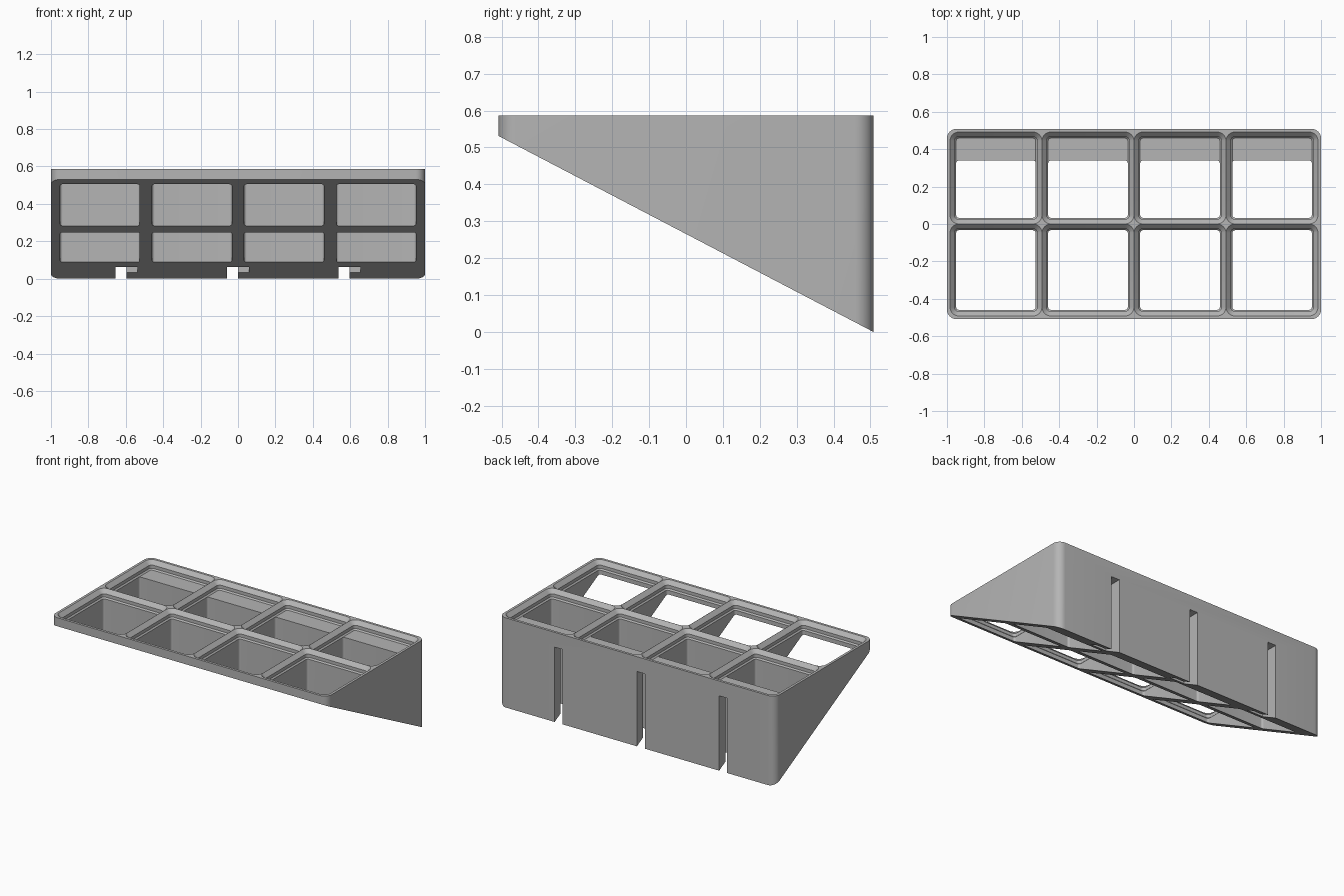
import bpy, bmesh, math
from mathutils import Vector

cube = bpy.data.objects.get("Cube")
if cube:
    bpy.data.objects.remove(cube, do_unlink=True)

PITCH = 0.492              # spacing of the grid cells
HALF_X, HALF_Y = 1.0, 0.508
TOP, LIP = 0.587, 0.531    # rim height, underside height at the front
LEDGE = 0.5325             # floor of the stepped socket
INNER = 0.2126             # half width of the opening below the socket

grey = bpy.data.materials.new("plain grey")
grey.use_nodes = True
colour = (0.46, 0.46, 0.46, 1)
grey.diffuse_color = colour
grey.node_tree.nodes["Principled BSDF"].inputs["Base Color"].default_value = colour


def rounded(x0, x1, y0, y1, r, steps=8):
    """Counter-clockwise rounded rectangle."""
    corners = [(x1 - r, y1 - r), (x0 + r, y1 - r), (x0 + r, y0 + r), (x1 - r, y0 + r)]
    pts = []
    for k, (cx, cy) in enumerate(corners):
        for i in range(steps + 1):
            a = math.pi / 2 * (k + i / steps)
            pts.append((cx + r * math.cos(a), cy + r * math.sin(a)))
    return pts


def loft(bm, sections):
    """Closed solid through (z, outline) sections, bottom to top."""
    rings = [[bm.verts.new((x, y, z)) for x, y in pts] for z, pts in sections]
    n = len(rings[0])
    for low, high in zip(rings, rings[1:]):
        for i in range(n):
            j = (i + 1) % n
            bm.faces.new((low[i], low[j], high[j], high[i]))
    bm.faces.new(rings[0][::-1])
    bm.faces.new(rings[-1])


def finish(bm, name):
    bmesh.ops.recalc_face_normals(bm, faces=bm.faces[:])
    mesh = bpy.data.meshes.new(name)
    bm.to_mesh(mesh)
    bm.free()
    mesh.materials.append(grey)
    ob = bpy.data.objects.new(name, mesh)
    bpy.context.collection.objects.link(ob)
    return ob


def cut(body, cutter):
    cutter.hide_render = True
    mod = body.modifiers.new("cut", "BOOLEAN")
    mod.operation, mod.solver, mod.object = "DIFFERENCE", "EXACT", cutter
    bpy.context.view_layer.objects.active = body
    bpy.ops.object.modifier_apply(modifier=mod.name)
    bpy.data.objects.remove(cutter, do_unlink=True)


# Wedge body: rounded block with the underside sliced off on a slope
bm = bmesh.new()
outline = rounded(-HALF_X, HALF_X, -HALF_Y, HALF_Y, 0.05)
loft(bm, [(-0.2, outline), (TOP, outline)])
slope = Vector((0, -LIP, -2 * HALF_Y))
cutting = bmesh.ops.bisect_plane(bm, geom=bm.verts[:] + bm.edges[:] + bm.faces[:],
                                 plane_co=(0, HALF_Y, 0), plane_no=slope, clear_outer=True)
edges = [e for e in cutting["geom_cut"] if isinstance(e, bmesh.types.BMEdge)]
bmesh.ops.contextual_create(bm, geom=edges)
body = finish(bm, "sloped_grid_shelf")

cells = [(PITCH * (i - 1.5), PITCH * (j - 0.5)) for i in range(4) for j in range(2)]

# Stepped sockets: chamfer, straight, chamfer
steps = [(LEDGE, INNER, 0.0135), (0.541, 0.2208, 0.0217), (0.562, 0.2208, 0.0217),
         (TOP, 0.2455, 0.047), (TOP + 0.1, 0.2455, 0.047)]
bm = bmesh.new()
for cx, cy in cells:
    loft(bm, [(z, rounded(cx - h, cx + h, cy - h, cy + h, r)) for z, h, r in steps])
cut(body, finish(bm, "socket_cutter"))

# Open shafts below the sockets; the rear row keeps a thick back wall
bm = bmesh.new()
for cx, cy in cells:
    rear = 0.339 if cy > 0 else cy + INNER
    shaft = rounded(cx - INNER, cx + INNER, cy - INNER, rear, 0.0135)
    loft(bm, [(-0.3, shaft), (0.545, shaft)])
cut(body, finish(bm, "shaft_cutter"))

# Hooked hanging slots in the back wall
W, DEEP, HOOK = 0.058, 0.387, 0.445
bm = bmesh.new()
for k in (-1, 0, 1):
    c = 0.596 * k
    hook = [(c - W, DEEP), (c + W, DEEP), (c + W, HOOK), (c, HOOK), (c, 0.6), (c - W, 0.6)]
    loft(bm, [(-0.3, hook), (0.49, hook)])
cut(body, finish(bm, "slot_cutter"))

bpy.ops.object.select_all(action="DESELECT")
body.select_set(True)
bpy.context.view_layer.objects.active = body
bpy.ops.object.shade_smooth_by_angle(angle=math.radians(30))
